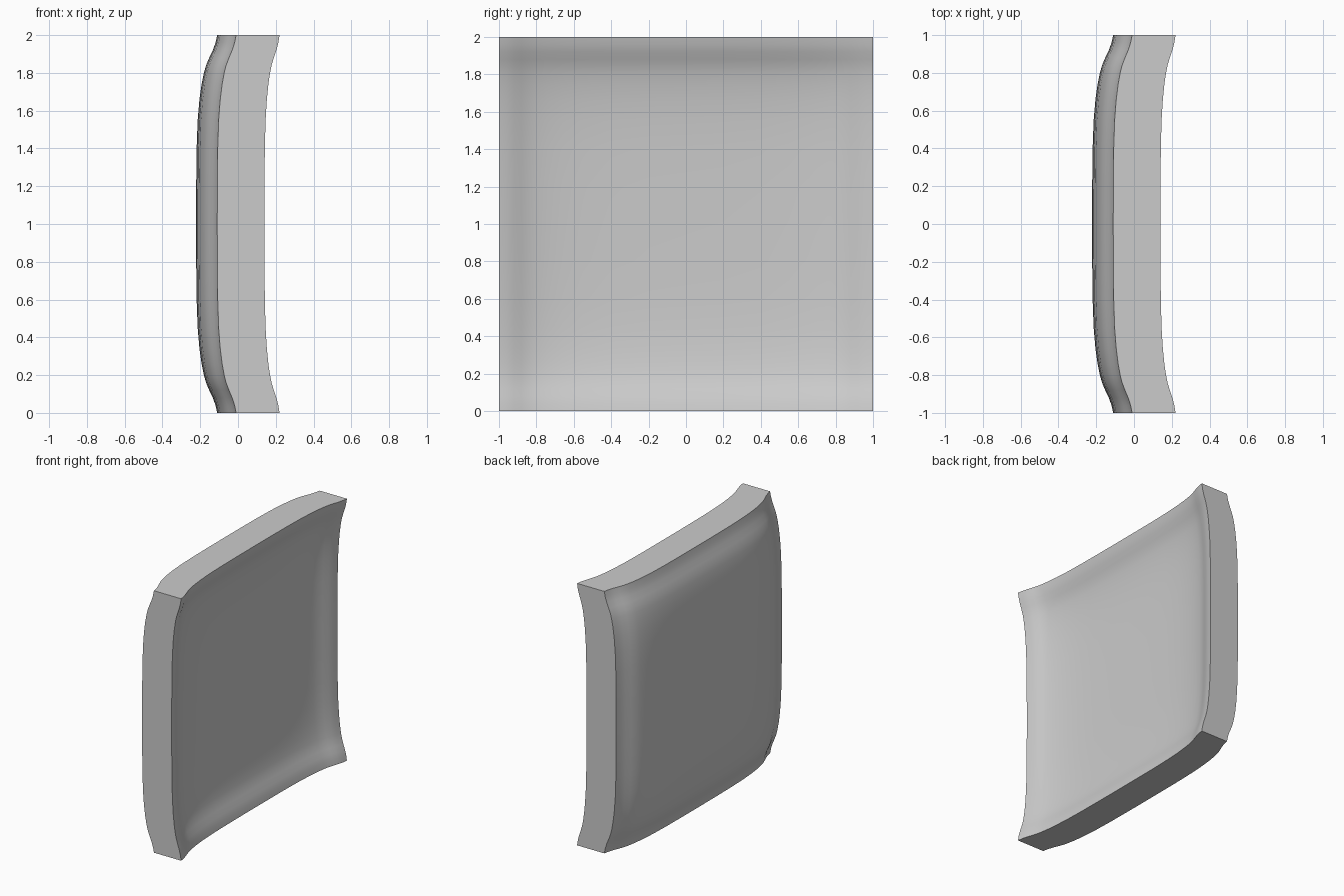
import bpy
import bmesh
import math

cube = bpy.data.objects.get("Cube")
if cube:
    bpy.data.objects.remove(cube, do_unlink=True)

# One plain grey for the whole panel
grey = bpy.data.materials.new("plain_grey")
grey.use_nodes = True
colour = (0.6, 0.6, 0.6, 1.0)
grey.diffuse_color = colour
grey.node_tree.nodes["Principled BSDF"].inputs["Base Color"].default_value = colour

# Flared rim: distance from the edge and share of the full rise left there
RIM = [(0, 1), (0.04, 0.92), (0.08, 0.79), (0.12, 0.62), (0.16, 0.47), (0.2, 0.37),
       (0.26, 0.26), (0.34, 0.16), (0.45, 0.075), (0.6, 0.025), (0.8, 0.005), (1, 0)]
LINE = [(d - 1, f) for d, f in RIM] + [(1 - d, f) for d, f in reversed(RIM[:-1])]


def add_sheet(bm, centre, rise, corner_loss):
    """Add one dished sheet and return its rows of vertices."""
    rows = []
    for y, fy in LINE:
        row = []
        for z, fz in LINE:
            x = centre + rise * (fy + fz) - corner_loss * fy * fz
            row.append(bm.verts.new((x, y, z + 1)))
        rows.append(row)
    for a, b in zip(rows, rows[1:]):
        for j in range(len(a) - 1):
            bm.faces.new((a[j], b[j], b[j + 1], a[j + 1]))
    return rows


def border(rows):
    """Walk once round the edge of a sheet."""
    return ([r[0] for r in rows[:-1]] + rows[-1][:-1]
            + [r[-1] for r in rows[:0:-1]] + rows[0][:0:-1])


# Bulging sheet, dished sheet, and the flat rim that joins them
bm = bmesh.new()
bulge = border(add_sheet(bm, -0.222, 0.112, 0.012))
dish = border(add_sheet(bm, 0.03, 0.11, 0.03))
for i in range(len(bulge)):
    k = (i + 1) % len(bulge)
    bm.faces.new((bulge[i], bulge[k], dish[k], dish[i]))
bmesh.ops.recalc_face_normals(bm, faces=bm.faces)

mesh = bpy.data.meshes.new("dished_panel")
bm.to_mesh(mesh)
bm.free()
mesh.materials.append(grey)
panel = bpy.data.objects.new("dished_panel", mesh)
bpy.context.collection.objects.link(panel)

# Smooth faces, sharp rim edges
bpy.ops.object.select_all(action="DESELECT")
panel.select_set(True)
bpy.context.view_layer.objects.active = panel
bpy.ops.object.shade_smooth_by_angle(angle=math.radians(35))
